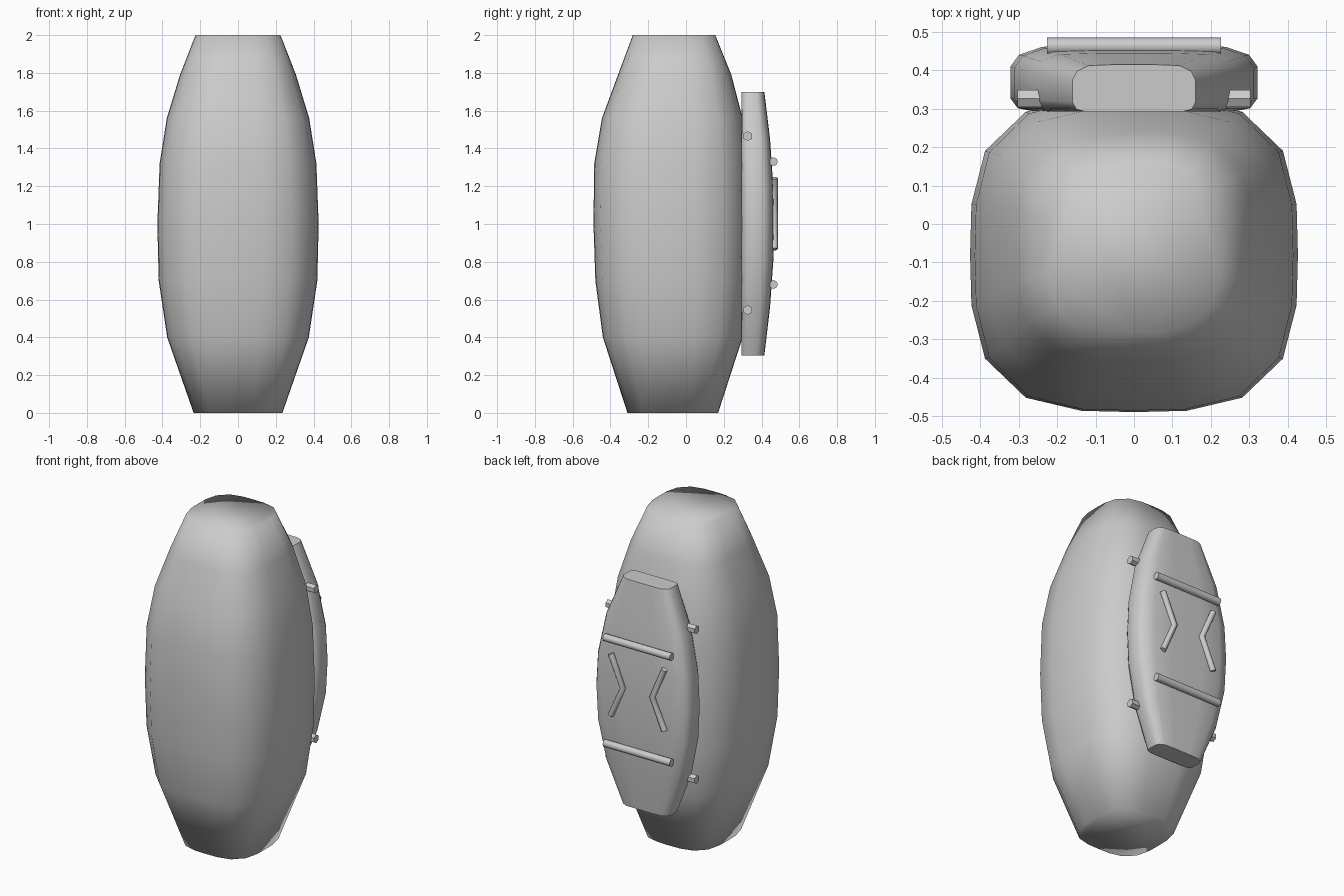
import bpy, bmesh, math
from mathutils import Vector

if "Cube" in bpy.data.objects:
    bpy.data.objects.remove(bpy.data.objects["Cube"])


def make_object(name, bm, angle):
    bmesh.ops.recalc_face_normals(bm, faces=bm.faces)
    mesh = bpy.data.meshes.new(name)
    bm.to_mesh(mesh)
    bm.free()
    ob = bpy.data.objects.new(name, mesh)
    bpy.context.collection.objects.link(ob)
    bpy.ops.object.select_all(action='DESELECT')
    ob.select_set(True)
    bpy.context.view_layer.objects.active = ob
    bpy.ops.object.shade_smooth_by_angle(angle=math.radians(angle))
    return ob


def loft(name, rings, angle):
    """Skin a list of equal-length point rings and cap both ends."""
    bm = bmesh.new()
    rows = [[bm.verts.new(p) for p in ring] for ring in rings]
    n = len(rows[0])
    for a, b in zip(rows, rows[1:]):
        for i in range(n):
            j = (i + 1) % n
            bm.faces.new((a[i], a[j], b[j], b[i]))
    bm.faces.new(rows[0])
    bm.faces.new(rows[-1])
    return make_object(name, bm, angle)


def rounded_ring(z, hx, y0, y1, n=20, power=3.2):
    cy, hy = (y0 + y1) / 2, (y1 - y0) / 2
    pts = []
    for i in range(n):
        a = 2 * math.pi * i / n
        c, s = math.cos(a), math.sin(a)
        k = (abs(c) ** power + abs(s) ** power) ** (-1 / power)
        pts.append((hx * c * k, cy + hy * s * k, z))
    return pts


def rod(name, path, radius, sides=8):
    """Round rod following a path that lies in an x-z plane."""
    pts = [Vector(p) for p in path]
    out = Vector((0, 1, 0))
    rings = []
    for i, p in enumerate(pts):
        d = (pts[min(i + 1, len(pts) - 1)] - pts[max(i - 1, 0)]).normalized()
        side = d.cross(out)
        rings.append([p + radius * (side * math.cos(t) + out * math.sin(t))
                      for t in (2 * math.pi * k / sides for k in range(sides))])
    return loft(name, rings, 50)


# Main body: barrel with rounded-square section (z, half width, front y, back y)
body = [(0, .235, -.31, .17), (.4, .375, -.44, .30), (.7, .42, -.48, .325),
        (1.0, .427, -.49, .33), (1.32, .415, -.486, .325),
        (1.56, .377, -.445, .30), (1.79, .307, -.36, .24), (2, .225, -.282, .155)]
loft("barrel_body", [rounded_ring(*r) for r in body], 180)

# Back pack: tapered shell (z, half width, back y)
section = [(.80, 0), (.94, .05), (1, .2), (1, .68), (.93, .86), (.74, .98), (.35, 1)]
pack = [(.305, .16, .415), (.56, .262, .445), (.80, .312, .462), (1.0, .322, .465),
        (1.2, .312, .462), (1.45, .262, .445), (1.7, .16, .415)]
rings = []
for z, hx, yb in pack:
    half = [(hx * u, .293 + (yb - .293) * v, z) for u, v in section]
    rings.append(half + [(-x, y, zz) for x, y, zz in reversed(half)])
loft("back_pack", rings, 50)

# Horizontal bars across the pack
for label, z in (("lower", .68), ("upper", 1.33)):
    rod(label + "_bar", [(-.227, .463, z), (.227, .463, z)], .023)

# Bent grips and side pegs, mirrored left and right
for label, s in (("right", 1), ("left", -1)):
    rod(label + "_bent_grip",
        [(s * .182, .468, .867), (s * .10, .468, 1.055), (s * .182, .468, 1.243)], .018)
    for z in (.545, 1.465):
        rod(label + "_peg", [(s * .235, .327, z), (s * .303, .327, z)], .026, 6)
